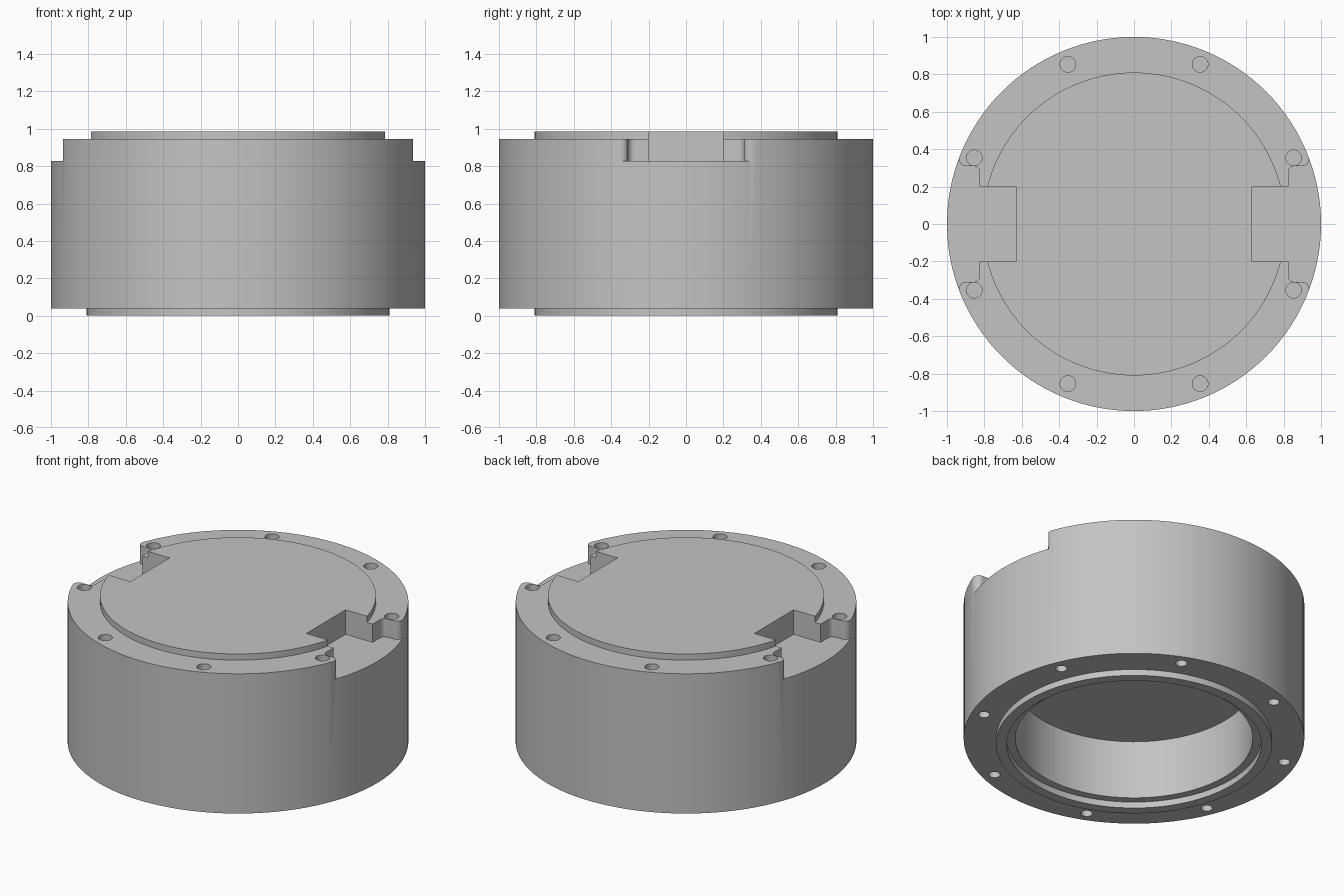
import bpy, bmesh, math

if "Cube" in bpy.data.objects:
    bpy.data.objects.remove(bpy.data.objects["Cube"])

SEG = 128

grey = bpy.data.materials.new("plain_grey")
grey.diffuse_color = (0.55, 0.55, 0.55, 1)
grey.use_nodes = True
grey.node_tree.nodes["Principled BSDF"].inputs["Base Color"].default_value = grey.diffuse_color


def make_object(name, bm):
    bmesh.ops.recalc_face_normals(bm, faces=bm.faces)
    mesh = bpy.data.meshes.new(name)
    bm.to_mesh(mesh)
    bm.free()
    mesh.materials.append(grey)
    ob = bpy.data.objects.new(name, mesh)
    bpy.context.collection.objects.link(ob)
    return ob


def lathe(name, profile):
    """Revolve (radius, z) points; the two ends are closed with flat discs."""
    bm = bmesh.new()
    rings = []
    for r, z in profile:
        rings.append([bm.verts.new((r * math.cos(2 * math.pi * i / SEG),
                                    r * math.sin(2 * math.pi * i / SEG), z))
                      for i in range(SEG)])
    for a, b in zip(rings, rings[1:]):
        for i in range(SEG):
            j = (i + 1) % SEG
            bm.faces.new((a[i], a[j], b[j], b[i]))
    bm.faces.new(rings[0])
    bm.faces.new(rings[-1])
    return make_object(name, bm)


def prism(bm, outline, z0, z1):
    low = [bm.verts.new((x, y, z0)) for x, y in outline]
    high = [bm.verts.new((x, y, z1)) for x, y in outline]
    n = len(outline)
    bm.faces.new(low[::-1])
    bm.faces.new(high)
    for i in range(n):
        j = (i + 1) % n
        bm.faces.new((low[i], low[j], high[j], high[i]))


def arc(cx, cy, r, a0, a1, n=8):
    return [(cx + r * math.cos(math.radians(a0 + (a1 - a0) * i / n)),
             cy + r * math.sin(math.radians(a0 + (a1 - a0) * i / n)))
            for i in range(n + 1)]


# Housing: cavity ceiling, ledge, bottom lip, outer wall, raised top disc
housing = lathe("housing", [
    (0.697, 0.42), (0.697, 0.04), (0.747, 0.04), (0.747, 0.0),
    (0.81, 0.0), (0.81, 0.04), (1.0, 0.04), (1.0, 0.945),
    (0.81, 0.945), (0.81, 0.985)])

# Cutters: two side notches with rounded corners
bm = bmesh.new()
half = [(0.63, 0.2), (0.825, 0.2)]
half += arc(0.86, 0.275, 0.035, 180, 90)       # inner corner
half += arc(0.90, 0.345, 0.035, -90, 0)        # rounded lip beside the bolt hole
half += [(0.935, 0.37), (1.1, 0.37)]
outline = half + [(x, -y) for x, y in reversed(half)]
for s in (1, -1):
    prism(bm, [(s * x, s * y) for x, y in outline], 0.827, 1.2)

# Cutters: eight bolt holes in the top and eight in the bottom
for k in range(8):
    a = math.radians(22.5 + 45 * k)
    cx, cy = 0.924 * math.cos(a), 0.924 * math.sin(a)
    prism(bm, arc(cx, cy, 0.042, 0, 345, 23), 0.72, 1.1)
    prism(bm, arc(cx, cy, 0.034, 0, 345, 23), -0.1, 0.26)
cutter = make_object("notch_and_hole_cutter", bm)
cutter.hide_render = True

mod = housing.modifiers.new("cuts", 'BOOLEAN')
mod.operation = 'DIFFERENCE'
mod.solver = 'EXACT'
mod.object = cutter
bpy.context.view_layer.objects.active = housing
housing.select_set(True)
cutter.select_set(False)
bpy.ops.object.modifier_apply(modifier=mod.name)
bpy.data.objects.remove(cutter, do_unlink=True)

bpy.ops.object.shade_smooth_by_angle(angle=math.radians(30))
